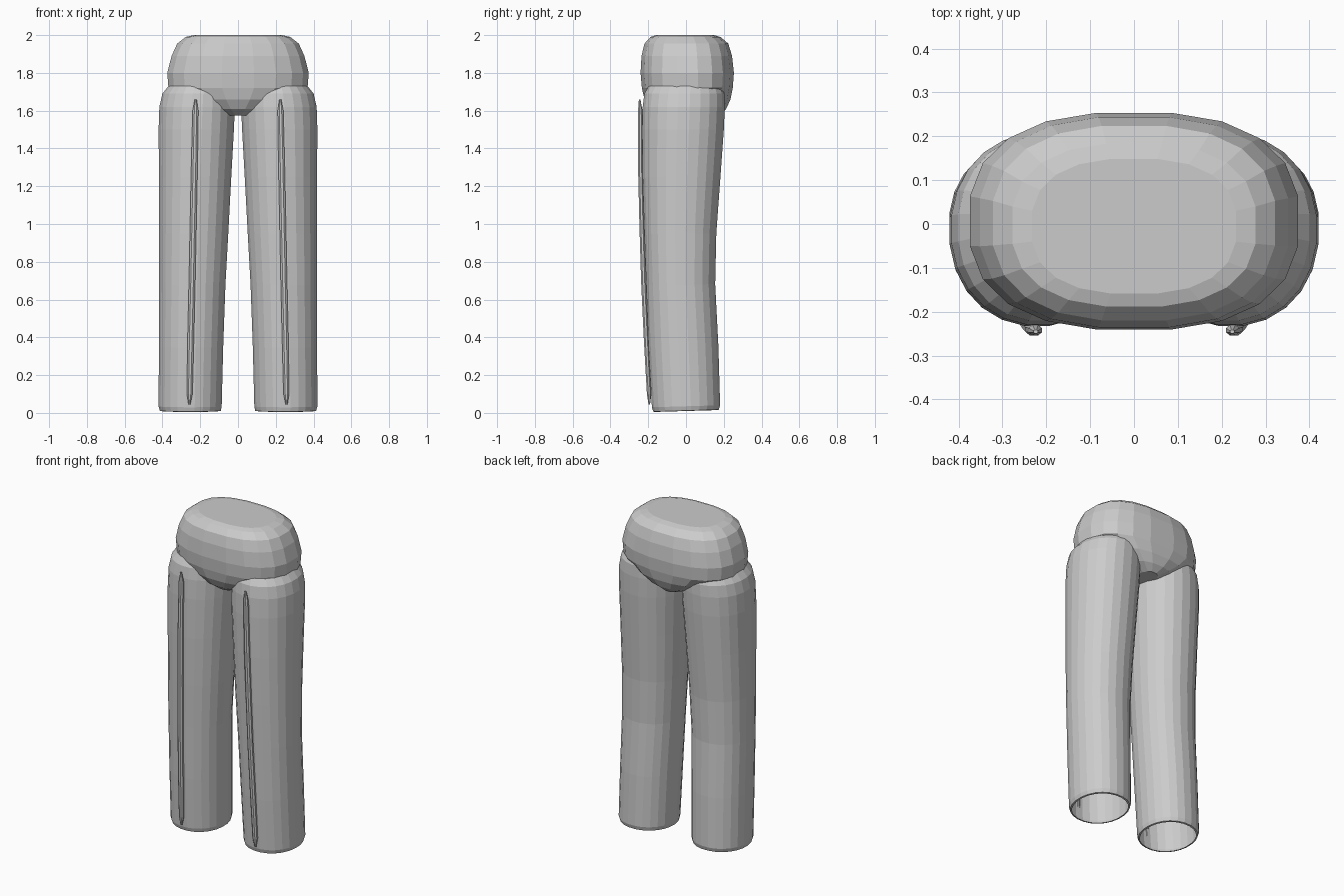
import bpy, bmesh
from math import cos, sin, tau

if "Cube" in bpy.data.objects:
    bpy.data.objects.remove(bpy.data.objects["Cube"])

cloth = bpy.data.materials.new("light grey cloth")
cloth.use_nodes = True
grey = (0.6, 0.6, 0.6, 1)
cloth.diffuse_color = grey
cloth.node_tree.nodes["Principled BSDF"].inputs["Base Color"].default_value = grey


def power(v, e):
    return abs(v) ** e * (1 if v >= 0 else -1)


def loft(name, rings, sides, exponent=2, cap_low=True, cap_high=True, tilt=0):
    """Join rounded rings given as (z, x_min, x_max, y_min, y_max)."""
    bm = bmesh.new()
    loops = []
    for z, x0, x1, y0, y1 in rings:
        loop = []
        for i in range(sides):
            a = tau * (i + 0.5) / sides
            x = (x0 + x1) / 2 + (x1 - x0) / 2 * power(cos(a), 2 / exponent)
            y = (y0 + y1) / 2 + (y1 - y0) / 2 * power(sin(a), 2 / exponent)
            loop.append(bm.verts.new((x, y, z + tilt * y * max(0, 1 - z))))
        loops.append(loop)
    for low, high in zip(loops, loops[1:]):
        for i in range(sides):
            j = (i + 1) % sides
            bm.faces.new((low[i], low[j], high[j], high[i]))
    if cap_low:
        bm.faces.new(loops[0][::-1])
    if cap_high:
        bm.faces.new(loops[-1])
    mesh = bpy.data.meshes.new(name)
    bm.to_mesh(mesh)
    bm.free()
    mesh.materials.append(cloth)
    obj = bpy.data.objects.new(name, mesh)
    bpy.context.collection.objects.link(obj)
    return obj


def mirrored(side, rings):
    if side > 0:
        return rings
    return [(z, -x1, -x0, y0, y1) for z, x0, x1, y0, y1 in rings]


# Hips: rounded block narrowing to the crotch
loft("hips", [
    (1.575, -0.07, 0.07, -0.15, 0.18),
    (1.61, -0.17, 0.17, -0.195, 0.215),
    (1.66, -0.28, 0.28, -0.222, 0.238),
    (1.72, -0.372, 0.372, -0.236, 0.25),
    (1.8, -0.378, 0.378, -0.243, 0.256),
    (1.89, -0.355, 0.355, -0.238, 0.246),
    (1.955, -0.325, 0.325, -0.222, 0.226),
    (1.99, -0.28, 0.28, -0.19, 0.185),
    (2.0, -0.235, 0.235, -0.16, 0.15)], 20, 2.5)

# Trouser legs: open tubes with a small turned hem
leg = [
    (0.01, 0.1, 0.405, -0.165, 0.165),
    (0.012, 0.09, 0.415, -0.175, 0.175),
    (0.035, 0.085, 0.422, -0.182, 0.182),
    (0.35, 0.077, 0.42, -0.2, 0.173),
    (0.68, 0.065, 0.419, -0.212, 0.156),
    (0.95, 0.05, 0.419, -0.222, 0.162),
    (1.25, 0.034, 0.42, -0.231, 0.184),
    (1.5, 0.02, 0.422, -0.234, 0.202),
    (1.62, 0.015, 0.418, -0.231, 0.207),
    (1.69, 0.02, 0.402, -0.222, 0.205),
    (1.73, 0.04, 0.37, -0.2, 0.19)]

# Pressed creases: slim tapered ridges down the leg fronts
ridge_path = [(0.045, 0.257, -0.196, 0.3), (0.1, 0.256, -0.2, 0.9),
              (0.4, 0.25, -0.216, 1), (0.7, 0.243, -0.23, 1),
              (1.0, 0.237, -0.239, 1), (1.3, 0.231, -0.246, 1),
              (1.6, 0.225, -0.247, 0.9), (1.66, 0.224, -0.247, 0.3)]
ridge = [(z, x - 0.018 * w, x + 0.018 * w, y - 0.009 * w, y + 0.02 * w)
         for z, x, y, w in ridge_path]

for label, side in (("left", 1), ("right", -1)):
    loft(label + "_leg", mirrored(side, leg), 24, 2.1, cap_low=False, tilt=0.03)
    loft(label + "_crease", mirrored(side, ridge), 8)
